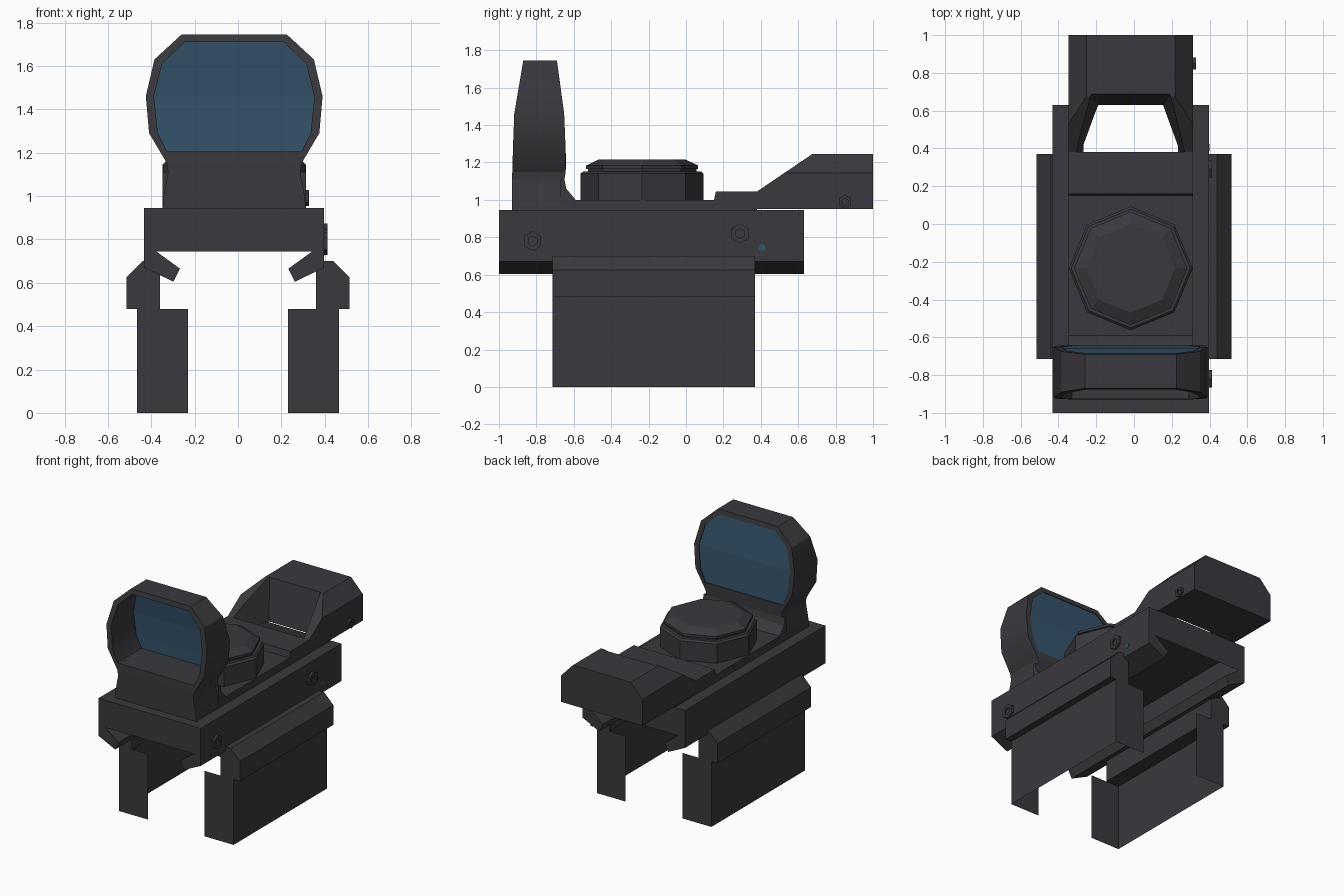
import bpy, bmesh
from math import pi, cos, sin
from mathutils import Vector

old = bpy.data.objects.get("Cube")
if old:
    bpy.data.objects.remove(old, do_unlink=True)

CX = -0.0175  # centre line of the upper assembly


def material(name, color):
    m = bpy.data.materials.new(name)
    m.use_nodes = True
    m.diffuse_color = color
    bsdf = m.node_tree.nodes["Principled BSDF"]
    bsdf.inputs["Base Color"].default_value = color
    bsdf.inputs["Roughness"].default_value = 0.7
    return m


GREY = material("dark_grey", (0.042, 0.040, 0.047, 1))
BLUE = material("glass_blue", (0.036, 0.088, 0.150, 1))


def finish(name, bm, mat=GREY, normals=True):
    if normals:
        bmesh.ops.recalc_face_normals(bm, faces=bm.faces[:])
    me = bpy.data.meshes.new(name)
    bm.to_mesh(me)
    bm.free()
    me.materials.append(mat)
    ob = bpy.data.objects.new(name, me)
    bpy.context.collection.objects.link(ob)
    return ob


def loft(loops, caps=True, wrap=False):
    """Skin closed loops of equal length."""
    bm = bmesh.new()
    rows = [[bm.verts.new(p) for p in loop] for loop in loops]
    pairs = list(zip(rows, rows[1:])) + ([(rows[-1], rows[0])] if wrap else [])
    for a, b in pairs:
        for i in range(len(a)):
            j = (i + 1) % len(a)
            bm.faces.new((a[i], a[j], b[j], b[i]))
    if caps:
        bm.faces.new(rows[0])
        bm.faces.new(rows[-1])
    return bm


def along_y(pts, y0, y1):
    return loft([[(x, y, z) for x, z in pts] for y in (y0, y1)])


def along_x(pts, x0, x1):
    return loft([[(x, y, z) for y, z in pts] for x in (x0, x1)])


def symmetric(half):
    return [(CX + x, z) for x, z in half] + [(CX - x, z) for x, z in reversed(half)]


def smooth(ob, angle):
    bpy.ops.object.select_all(action='DESELECT')
    ob.select_set(True)
    bpy.context.view_layer.objects.active = ob
    bpy.ops.object.shade_smooth_by_angle(angle=angle)


# Base: a shell open underneath, with a gap in its top under the rear hood
bm = along_y(symmetric([(0.415, 0.745), (0.415, 0.945)]), -1, 0.63)
for co, no in (((0, 0.38, 0), (0, 1, 0)), ((CX - 0.33, 0, 0), (1, 0, 0)),
               ((CX + 0.33, 0, 0), (1, 0, 0))):
    bmesh.ops.bisect_plane(bm, geom=bm.verts[:] + bm.edges[:] + bm.faces[:],
                           plane_co=co, plane_no=no)
gone = []
for f in bm.faces:
    c = f.calc_center_median()
    under = abs(f.normal.z) > 0.9 and c.z < 0.75
    gap = abs(f.normal.z) > 0.9 and c.y > 0.38 and abs(c.x - CX) < 0.3
    if under or gap or (c.z < 0.75):
        gone.append(f)
bmesh.ops.delete(bm, geom=gone, context='FACES')
finish("base", bm)

# Rail lips and side clamps, one for each side
lip = [(0.415, 0.745), (0.415, 0.67), (0.28, 0.605), (0.25, 0.665), (0.36, 0.745)]
jaw = [(0.36, 0.48), (0.515, 0.48), (0.515, 0.625), (0.44, 0.70), (0.36, 0.70)]
for side, s in (("left", 1), ("right", -1)):
    finish(side + "_rail_lip", along_y([(CX + s * x, z) for x, z in lip], -1, 0.63))
    finish(side + "_clamp_jaw", along_y([(s * x, z) for x, z in jaw], -0.715, 0.37))
    # Lower clamp: outer wall with two end plates, open inside and below
    bm = bmesh.new()
    cols = [[bm.verts.new((s * x, y, z)) for z in (0, 0.48)] for x, y in
            ((0.23, -0.715), (0.465, -0.715), (0.465, 0.37), (0.23, 0.37))]
    for a, b in zip(cols, cols[1:]):
        quad = (a[0], b[0], b[1], a[1])
        bm.faces.new(quad if s > 0 else quad[::-1])
    finish(side + "_clamp_plate", bm, normals=False)

# Stepped deck on top of the base
deck = [(-0.67, 0.945), (-0.67, 1.11), (-0.65, 1.11), (-0.64, 1.06), (-0.59, 1.0),
        (0.15, 1.0), (0.16, 1.045), (0.38, 1.045), (0.38, 0.945)]
finish("deck", along_x(deck, CX - 0.33, CX + 0.33))

# Rear hood: chamfered block, ramped in front, with a tapered opening
hood_half = [(0.33, 0.95), (0.33, 1.145), (0.235, 1.245)]
bm = along_y(symmetric(hood_half), 0.38, 1.0)
cut = bmesh.ops.bisect_plane(bm, geom=bm.verts[:] + bm.edges[:] + bm.faces[:],
                             plane_co=(0, 0.38, 1.045),
                             plane_no=Vector((0, -0.2, 0.295)).normalized(),
                             clear_outer=True)
edges = [e for e in cut["geom_cut"] if isinstance(e, bmesh.types.BMEdge)]
bmesh.ops.edgeloop_fill(bm, edges=edges)
hood = finish("rear_hood", bm)


def opening(front, back, y, z):
    return [(CX - front, 0.36, z), (CX + front, 0.36, z), (CX + back, y, z), (CX - back, y, z)]


cutter = finish("hood_cutter", loft([opening(0.26, 0.165, 0.62, 0.9),
                                     opening(0.345, 0.21, 0.69, 1.26)]))
cutter.hide_render = True
mod = hood.modifiers.new("opening", 'BOOLEAN')
mod.operation = 'DIFFERENCE'
mod.solver = 'EXACT'
mod.object = cutter
bpy.context.view_layer.objects.active = hood
hood.select_set(True)
bpy.ops.object.modifier_apply(modifier="opening")
bpy.data.objects.remove(cutter, do_unlink=True)


# Lens housing: front and back lean inward with height
def lerp_table(z, table):
    for (z0, y0), (z1, y1) in zip(table, table[1:]):
        if z <= z1:
            return y0 + (y1 - y0) * max(0, z - z0) / (z1 - z0)
    return table[-1][1]


def front_y(z):
    return lerp_table(z, [(1.11, -0.93), (1.45, -0.92), (1.745, -0.87)])


def back_y(z):
    return lerp_table(z, [(1.11, -0.65), (1.17, -0.64), (1.45, -0.65), (1.745, -0.69)])


def at_depth(pts, depth, shift=0):
    return [(x, depth(z) + shift, z) for x, z in pts]


outer = symmetric([(0.31, 1.15), (0.3925, 1.29), (0.4075, 1.46), (0.3675, 1.63), (0.2425, 1.745)])
inner = symmetric([(0.31, 1.205), (0.3525, 1.29), (0.37, 1.46), (0.3325, 1.61), (0.2275, 1.71)])
ring = finish("lens_housing", loft([at_depth(outer, front_y), at_depth(inner, front_y),
                                    at_depth(inner, back_y), at_depth(outer, back_y)],
                                   caps=False, wrap=True))
smooth(ring, 0.5)
foot = symmetric([(0.33, 0.945), (0.325, 1.0), (0.305, 1.11), (0.31, 1.15)])
finish("lens_foot", loft([at_depth(foot, front_y), at_depth(foot, back_y)]))

# Glass pane, following the back of the housing in level strips
half = len(inner) // 2
bm = bmesh.new()
pane = [bm.verts.new(p) for p in at_depth(inner, back_y, -0.006)]
for i in range(half - 1):
    bm.faces.new((pane[i], pane[i + 1], pane[-2 - i], pane[-1 - i]))
finish("lens_glass", bm, BLUE)


# Eight-sided adjustment turret
def octagon(r, z):
    return [(CX + r * cos(k * pi / 4), -0.235 + r * sin(k * pi / 4), z) for k in range(8)]


finish("turret", loft([octagon(r, z) for r, z in
                       ((0.328, 0.95), (0.328, 1.14), (0.315, 1.152), (0.29, 1.152),
                        (0.29, 1.165), (0.30, 1.165), (0.30, 1.183), (0.235, 1.215))]))


# Hex screws on the left side, each with a sunken hex socket
def hexagon(x, y, z, r):
    return [(x, y + r * sin(k * pi / 3), z + r * cos(k * pi / 3)) for k in range(6)]


for name, x, y, z, r in (("front_screw", 0.397, -0.82, 0.78, 0.053),
                         ("rear_screw", 0.397, 0.29, 0.82, 0.053),
                         ("hood_screw", 0.312, 0.85, 0.99, 0.037)):
    finish(name, loft([hexagon(x - 0.005, y, z, r), hexagon(x + 0.016, y, z, r),
                       hexagon(x + 0.016, y, z, r * 0.5), hexagon(x + 0.006, y, z, r * 0.5)]))

# Small painted dot beside the rear screw
finish("side_dot", loft([hexagon(0.396, 0.405, 0.745, 0.02), hexagon(0.4, 0.405, 0.745, 0.02)]), BLUE)
